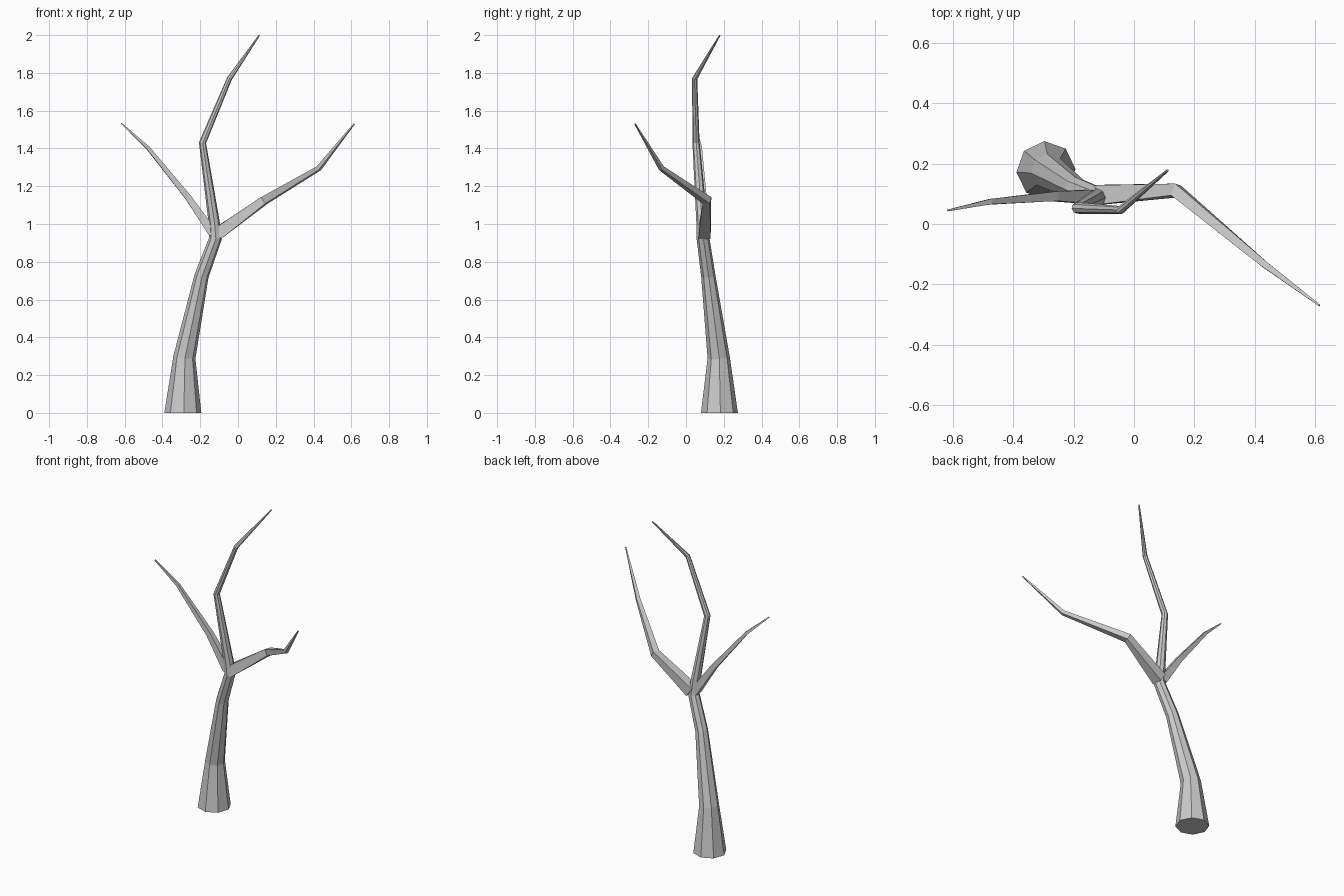
import bpy, bmesh, math
from mathutils import Vector

if "Cube" in bpy.data.objects:
    bpy.data.objects.remove(bpy.data.objects["Cube"])


def limb(name, path, sides, ref, phase, flat_start=False):
    """Tapered faceted tube through (x, y, z, radius) points, capped at both ends."""
    pts = [Vector(p[:3]) for p in path]
    last = len(pts) - 1
    bm = bmesh.new()
    rings = []
    for i, p in enumerate(pts):
        t = Vector((0, 0, 0))
        if i > 0:
            t += (p - pts[i - 1]).normalized()
        if i < last:
            t += (pts[i + 1] - p).normalized()
        t.normalize()
        if i == 0 and flat_start:
            t = Vector((0, 0, 1))
        u = (ref - t * ref.dot(t)).normalized()
        v = t.cross(u)
        ring = []
        for k in range(sides):
            a = math.radians(phase) + math.tau * k / sides
            ring.append(bm.verts.new(p + (u * math.cos(a) + v * math.sin(a)) * path[i][3]))
        rings.append(ring)
    for a, b in zip(rings, rings[1:]):
        for k in range(sides):
            n = (k + 1) % sides
            bm.faces.new((a[k], a[n], b[n], b[k]))
    bm.faces.new(rings[0][::-1])
    bm.faces.new(rings[-1])
    bmesh.ops.recalc_face_normals(bm, faces=bm.faces)
    mesh = bpy.data.meshes.new(name)
    bm.to_mesh(mesh)
    bm.free()
    obj = bpy.data.objects.new(name, mesh)
    bpy.context.collection.objects.link(obj)
    return obj


X, Z = Vector((1, 0, 0)), Vector((0, 0, 1))

# Trunk continuing into the central leader
limb("trunk", [
    (-0.292, 0.177, 0.0, 0.098),
    (-0.284, 0.173, 0.293, 0.059),
    (-0.193, 0.118, 0.725, 0.038),
    (-0.119, 0.090, 0.925, 0.034),
    (-0.125, 0.085, 1.0, 0.030),
    (-0.188, 0.053, 1.43, 0.019),
    (-0.045, 0.046, 1.77, 0.014),
    (0.112, 0.178, 1.998, 0.004)], 8, X, 3, True)

# Right branch, reaching forward
limb("right_branch", [
    (-0.110, 0.097, 0.948, 0.046),
    (0.140, 0.111, 1.125, 0.029),
    (0.428, -0.130, 1.295, 0.016),
    (0.615, -0.270, 1.530, 0.004)], 4, Z, 45)

# Left branch
limb("left_branch", [
    (-0.132, 0.090, 0.950, 0.034),
    (-0.263, 0.092, 1.140, 0.023),
    (-0.477, 0.074, 1.403, 0.013),
    (-0.618, 0.045, 1.533, 0.004)], 4, Z, 45)
